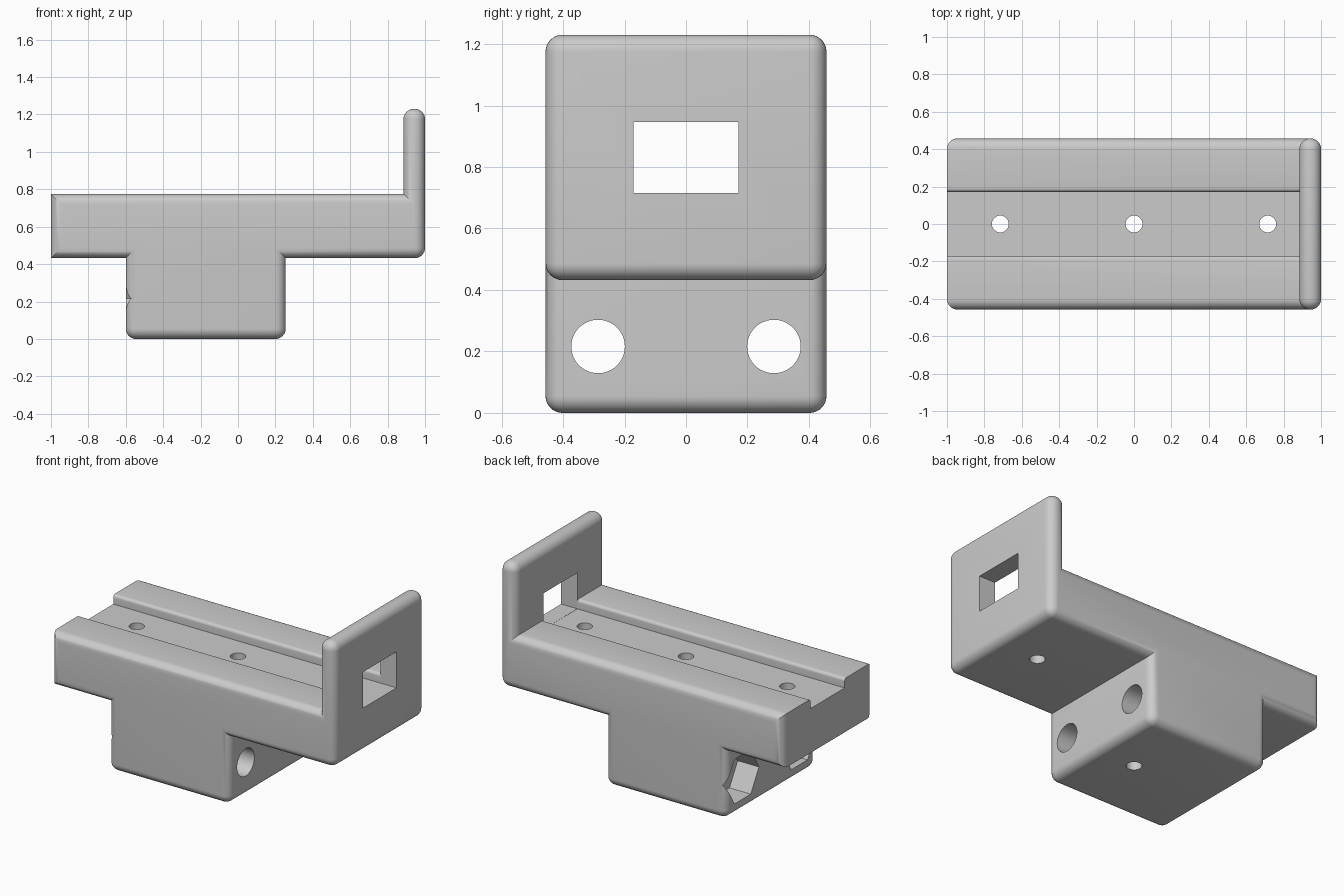
import bpy, bmesh
from math import sin, cos, pi, radians

cube = bpy.data.objects.get("Cube")
if cube:
    bpy.data.objects.remove(cube, do_unlink=True)

HALF_Y = 0.457
ROUND = 0.055

grey = bpy.data.materials.new("plain grey")
grey.use_nodes = True
grey.diffuse_color = (0.6, 0.6, 0.6, 1)
grey.node_tree.nodes["Principled BSDF"].inputs["Base Color"].default_value = (0.6, 0.6, 0.6, 1)


def place(axis, a, b, t):
    """2D point (a, b) at distance t along the named axis."""
    return {"x": (t, a, b), "y": (a, t, b), "z": (a, b, t)}[axis]


def prism(points, axis, lo, hi):
    bm = bmesh.new()
    ends = [[bm.verts.new(place(axis, a, b, t)) for a, b in points] for t in (lo, hi)]
    for ring in ends:
        bm.faces.new(ring)
    n = len(points)
    for i in range(n):
        j = (i + 1) % n
        bm.faces.new((ends[0][i], ends[0][j], ends[1][j], ends[1][i]))
    bmesh.ops.recalc_face_normals(bm, faces=bm.faces)
    return bm


def make_object(name, bm):
    mesh = bpy.data.meshes.new(name)
    bm.to_mesh(mesh)
    bm.free()
    mesh.materials.append(grey)
    obj = bpy.data.objects.new(name, mesh)
    bpy.context.scene.collection.objects.link(obj)
    return obj


def ring(a, b, r, n):
    return [(a + r * cos(2 * pi * i / n), b + r * sin(2 * pi * i / n)) for i in range(n)]


# Side outline: rail, mounting block below it, upright end plate
outline = [(-1, 0.432), (-0.6, 0.432), (-0.6, 0), (0.255, 0), (0.255, 0.432),
           (1, 0.432), (1, 1.23), (0.885, 1.23), (0.885, 0.775), (-1, 0.775)]
rounded_corners = {2, 3, 5, 6, 7}
bm = prism(outline, "y", -HALF_Y, HALF_Y)

# Round both side outlines and the free outer corners
bm.verts.ensure_lookup_table()
bm.verts.index_update()
n = len(outline)
edges = []
for e in bm.edges:
    i, j = (v.index for v in e.verts)
    across = abs(i - j) == n
    if not across or i % n in rounded_corners:
        edges.append(e)
bmesh.ops.bevel(bm, geom=edges, offset=ROUND, offset_type="OFFSET",
                segments=8, profile=0.5, affect="EDGES", clamp_overlap=False)
bracket = make_object("rail_bracket", bm)

# Channel with softened upper lips
side, lip, floor, top = 0.171, 0.02, 0.715, 0.775
wall = [(side, floor)]
for k in range(7):
    a = k * pi / 12
    wall.append((side + lip * (1 - cos(a)), top - lip + lip * sin(a)))
wall.append((side + lip, top + 0.01))
channel = wall + [(-y, z) for y, z in reversed(wall)]
cutters = [prism(channel, "x", -1.1, 0.886)]

# Window in the end plate
window = [(-0.17, 0.716), (0.17, 0.716), (0.17, 0.946), (-0.17, 0.946)]
cutters.append(prism(window, "x", 0.8, 1.1))

# Vertical screw holes
for x in (-0.715, 0, 0.715):
    cutters.append(prism(ring(x, 0, 0.045, 32), "z", -0.1, 0.9))

# Cross bolt holes with hexagonal nut pockets
for y in (-0.286, 0.286):
    cutters.append(prism(ring(y, 0.216, 0.087, 48), "x", -0.8, 0.4))
    cutters.append(prism(ring(y, 0.216, 0.164, 6), "x", -0.7, -0.45))

bpy.context.view_layer.objects.active = bracket
for bm in cutters:
    cutter = make_object("cutter", bm)
    cutter.hide_render = True
    mod = bracket.modifiers.new("cut", "BOOLEAN")
    mod.operation = "DIFFERENCE"
    mod.solver = "EXACT"
    mod.object = cutter
    bpy.ops.object.modifier_apply(modifier=mod.name)
    bpy.data.objects.remove(cutter, do_unlink=True)

for obj in bpy.context.selected_objects:
    obj.select_set(False)
bracket.select_set(True)
bpy.ops.object.shade_smooth_by_angle(angle=radians(30))
